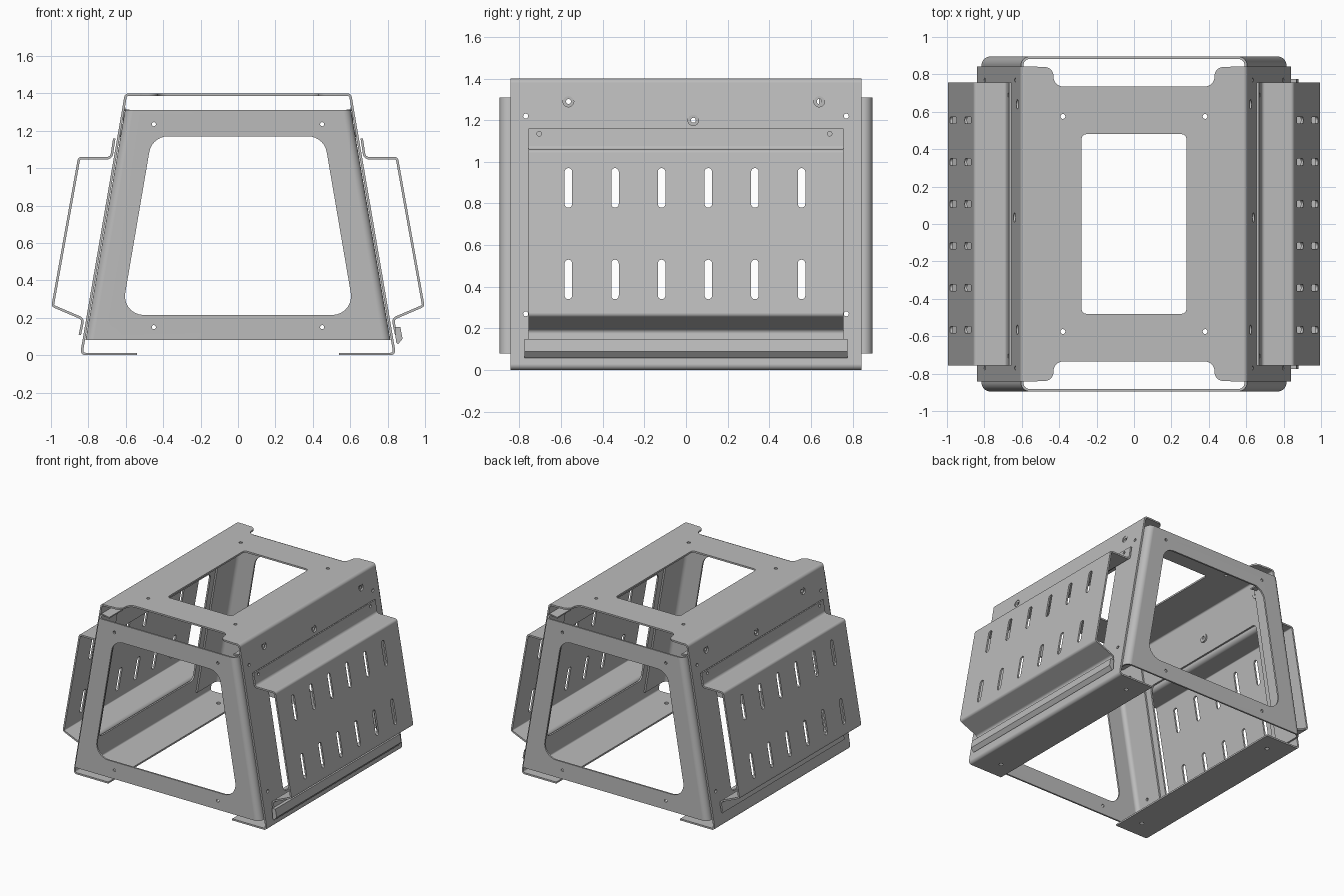
import bpy, bmesh, math
from mathutils import Vector

cube = bpy.data.objects.get("Cube")
if cube:
    bpy.data.objects.remove(cube, do_unlink=True)

steel = bpy.data.materials.new("grey sheet steel")
steel.use_nodes = True
GREY = (0.5, 0.5, 0.5, 1)
steel.diffuse_color = GREY
steel.node_tree.nodes["Principled BSDF"].inputs["Base Color"].default_value = GREY

T = 0.013  # sheet thickness


def rounded(points, r, closed=True, steps=7):
    """Fillet every corner of a 2D outline with a true arc."""
    pts = [Vector(p) for p in points]
    out = []
    n = len(pts)
    for i, p in enumerate(pts):
        if not closed and i in (0, n - 1):
            out.append(p)
            continue
        a = (pts[i - 1] - p).normalized()
        b = (pts[(i + 1) % n] - p).normalized()
        half = a.angle(b) / 2
        t = r / math.tan(half)
        w = math.sin(half)
        for k in range(steps + 1):
            u = k / steps
            c0, c1, c2 = (1 - u) ** 2, 2 * u * (1 - u) * w, u * u
            out.append(((p + a * t) * c0 + p * c1 + (p + b * t) * c2) / (c0 + c1 + c2))
    return out


def sheet(points, r, inward):
    """Closed section of a bent sheet: path plus a copy offset by the thickness."""
    path = rounded(points, r, closed=False)
    other = []
    for i, p in enumerate(path):
        d0 = (p - path[max(i - 1, 0)]).normalized()
        d1 = (path[min(i + 1, len(path) - 1)] - p).normalized()
        d = (d0 + d1).normalized()
        miter = max(d.dot(d0), d.dot(d1))
        other.append(p + Vector((-d.y, d.x)) * (inward * T / miter))
    return path + other[::-1]


def circle(u, v, r):
    return [(u + r * math.cos(k * math.tau / 20), v + r * math.sin(k * math.tau / 20))
            for k in range(20)]


def box(u0, u1, v0, v1):
    return [(u0, v0), (u1, v0), (u1, v1), (u0, v1)]


def place(p, h, axis):
    u, v = p
    return {"x": (h, u, v), "y": (u, h, v), "z": (u, v, h)}[axis]


def loft(bm, ring_a, ring_b, lo, hi, axis):
    """Solid between two matching outlines at heights lo and hi on an axis."""
    a = [bm.verts.new(place(p, lo, axis)) for p in ring_a]
    b = [bm.verts.new(place(p, hi, axis)) for p in ring_b]
    n = len(a)
    faces = [bm.faces.new(a), bm.faces.new(b[::-1])]
    for i in range(n):
        j = (i + 1) % n
        faces.append(bm.faces.new((a[j], a[i], b[i], b[j])))
    bmesh.ops.recalc_face_normals(bm, faces=faces)


def make(name, solids):
    bm = bmesh.new()
    for s in solids:
        loft(bm, *s)
    mesh = bpy.data.meshes.new(name)
    bm.to_mesh(mesh)
    bm.free()
    ob = bpy.data.objects.new(name, mesh)
    bpy.context.collection.objects.link(ob)
    mesh.materials.append(steel)
    return ob


def prism(outline, lo, hi, axis):
    return (outline, outline, lo, hi, axis)


def part(name, solids, cuts=()):
    """Sheet part with its holes cut and bends smoothed."""
    ob = make(name, solids)
    bpy.ops.object.select_all(action="DESELECT")
    ob.select_set(True)
    bpy.context.view_layer.objects.active = ob
    if cuts:
        cutter = make(name + "_cutter", cuts)
        cutter.hide_render = True
        mod = ob.modifiers.new("holes", "BOOLEAN")
        mod.operation = "DIFFERENCE"
        mod.solver = "EXACT"
        mod.object = cutter
        bpy.ops.object.modifier_apply(modifier=mod.name)
        bpy.data.objects.remove(cutter, do_unlink=True)
    bpy.ops.object.shade_smooth_by_angle(angle=math.radians(30))
    wn = ob.modifiers.new("flat_panels", "WEIGHTED_NORMAL")
    wn.keep_sharp = True
    return ob


def side_x(z):
    """Outer face of the sloping body side."""
    return 0.845 - 0.171 * z


SIDES = (("left", 1), ("right", -1))
ENDS = (("front", -1), ("back", 1))
RIVETS = [(-0.565, 1.29), (0.64, 1.29), (0.035, 1.2)]

# Main body: one sheet bent over the top, down both sides and under
half = [(0.54, 0), (0.845, 0), (0.605, 1.4)]
body_path = half + [(-x, z) for x, z in half[::-1]]
cuts = [prism(rounded(box(-0.28, 0.28, -0.48, 0.48), 0.025), 1.36, 1.5, "z"),
        prism(rounded(box(-0.59, 0.59, 0.2, 1.08), 0.04), -2, 2, "x")]
cuts += [prism(circle(y, z, 0.026), -2, 2, "x") for y, z in RIVETS]
for e in (-1, 1):
    right = [(0.43, 0.735 * e), (0.43, 0.84 * e), (0.56, 0.84 * e), (0.56, e)]
    notch = right + [(-x, y) for x, y in right[::-1]]
    cuts.append(prism(rounded(notch, 0.05), 1.35, 1.5, "z"))
    cuts += [prism(circle(0.77 * e, z, 0.012), -2, 2, "x") for z in (0.27, 1.22)]
    for s in (-1, 1):
        cuts.append(prism(circle(0.38 * s, 0.575 * e, 0.013), 1.36, 1.5, "z"))
        cuts.append(prism(circle(0.66 * s, 0.7 * e, 0.015), -0.1, 0.1, "z"))
part("body_shell", [prism(sheet(body_path, 0.025, 1), -0.843, 0.843, "y")], cuts)

# Rivet bushes behind the large side holes
for side, s in SIDES:
    bushes, bores = [], []
    for y, z in RIVETS:
        x = side_x(z) * s
        bushes.append(prism(circle(y, z, 0.034), x - 0.022 * s, x - 0.009 * s, "x"))
        bores.append(prism(circle(y, z, 0.012), -2, 2, "x"))
    part(side + "_rivet_bushes", bushes, bores)

# End frames: tapered plate with flanges folded back inside the body
for end, e in ENDS:
    rings = []
    for w in (0.815, 0.604):
        fold = [(-w, 0.64 * e), (-w, 0.895 * e), (w, 0.895 * e), (w, 0.64 * e)]
        rings.append(sheet(fold, 0.045, -e))
    window = [(-0.623, 0.215), (0.623, 0.215), (0.46, 1.17), (-0.46, 1.17)]
    cuts = [prism(rounded(window, 0.1), 0.8 * e, e, "y")]
    for x in (-0.45, 0.45):
        cuts += [prism(circle(x, z, 0.011), 0.8 * e, e, "y") for z in (0.15, 1.235)]
    cuts += [prism(circle(0.77 * e, z, 0.012), -2, 2, "x") for z in (0.27, 1.22)]
    part(end + "_end_frame", [(rings[0], rings[1], 0.08, 1.31, "z")], cuts)
    # Small tabs folded in at the top of the flanges
    for side, s in SIDES:
        tab = [(0.54 * s, 1.305), (0.612 * s, 1.318), (0.612 * s, 1.306), (0.54 * s, 1.295)]
        part(end + "_" + side + "_tab", [prism(tab, 0.66 * e, 0.83 * e, "y")])

# Vented side covers
SLOT_Y = [-0.565 + 0.224 * i for i in range(6)]
for side, s in SIDES:
    path = [(0.668, 1.16), (0.683, 1.06), (0.855, 1.06), (0.998, 0.26),
            (0.835, 0.19), (0.852, 0.11)]
    section = sheet([(x * s, z) for x, z in path], 0.02, -s)
    cuts = []
    for y in SLOT_Y:
        for z in (0.34, 0.78):
            slot = rounded(box(y - 0.018, y + 0.018, z, z + 0.19), 0.0178)
            cuts.append(prism(slot, 0.8 * s, 1.2 * s, "x"))
    cuts += [prism(circle(y, 1.135, 0.011), 0.5 * s, 0.8 * s, "x") for y in (-0.705, 0.69)]
    part(side + "_vent_cover", [prism(section, -0.757, 0.757, "y")], cuts)

# Retaining rail under one cover
rail = [(0.838, 0.15), (0.868, 0.15), (0.88, 0.088), (0.855, 0.058), (0.845, 0.07)]
part("left_lower_rail", [prism(rail, -0.775, 0.775, "y")])
